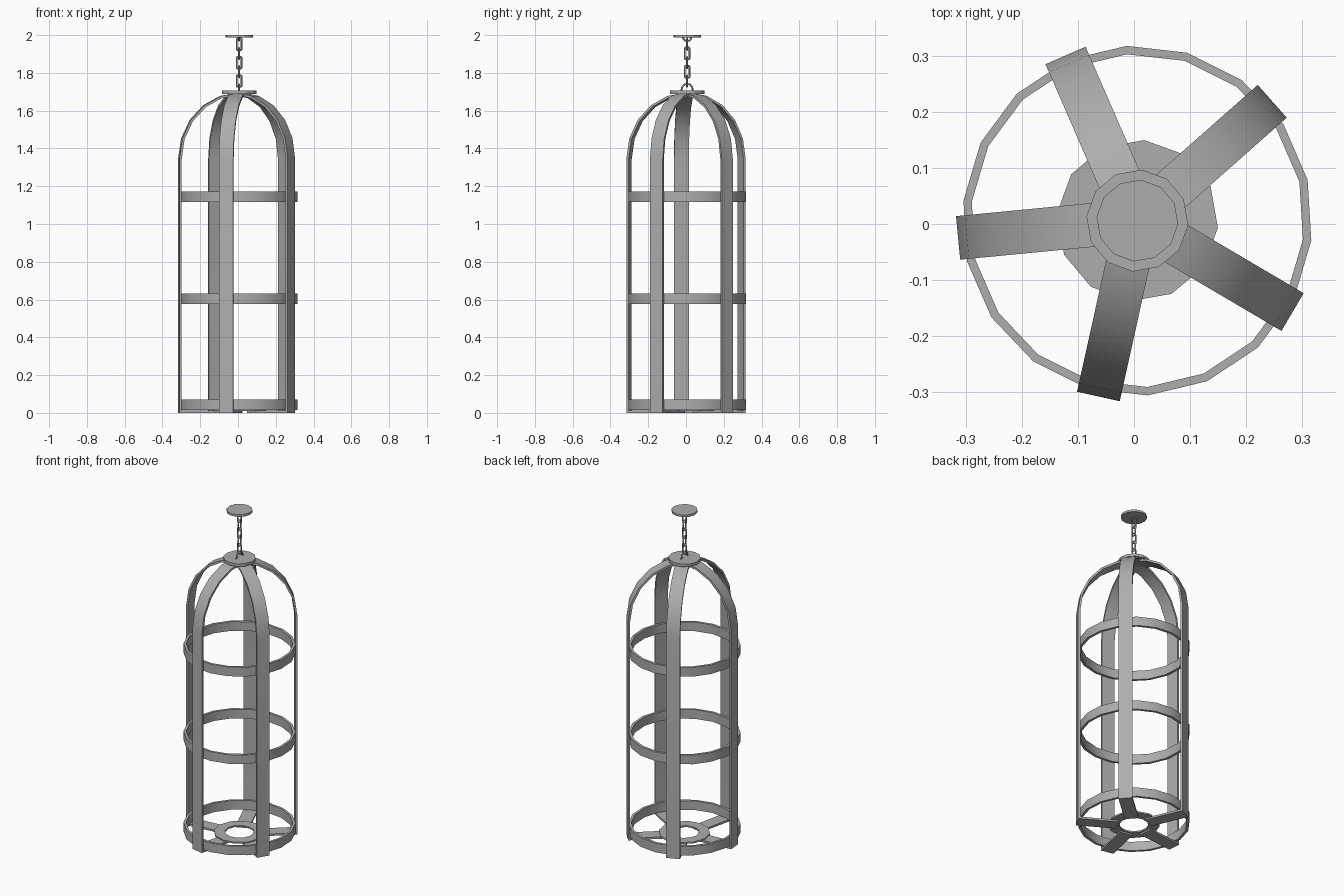
import bpy, bmesh, math
from mathutils import Matrix, Vector

if "Cube" in bpy.data.objects:
    bpy.data.objects.remove(bpy.data.objects["Cube"])

CX, CY = 0.006, 0.006          # axis of the cage
R = 0.321                      # outer strap radius
STRAP_W, STRAP_T = 0.078, 0.012
STRAP_ANGLE = math.radians(41.5)

# dark iron for every part
iron = bpy.data.materials.new("dark_iron")
iron.diffuse_color = (0.42, 0.42, 0.42, 1)
iron.use_nodes = True
iron.node_tree.nodes["Principled BSDF"].inputs["Base Color"].default_value = iron.diffuse_color


def add_object(name, data):
    ob = bpy.data.objects.new(name, data)
    bpy.context.collection.objects.link(ob)
    ob.location = (CX, CY, 0)
    data.materials.append(iron)
    bpy.ops.object.select_all(action='DESELECT')
    bpy.context.view_layer.objects.active = ob
    ob.select_set(True)
    return ob


def lathe(name, profile, sides, start):
    """Revolve a closed (r, z) profile into a ring."""
    bm = bmesh.new()
    loops = []
    for i in range(sides):
        a = math.radians(start) + 2 * math.pi * i / sides
        loops.append([bm.verts.new((r * math.cos(a), r * math.sin(a), z)) for r, z in profile])
    n = len(profile)
    for i in range(sides):
        a, b = loops[i], loops[(i + 1) % sides]
        for j in range(n):
            k = (j + 1) % n
            bm.faces.new((a[j], b[j], b[k], a[k]))
    bmesh.ops.recalc_face_normals(bm, faces=bm.faces)
    me = bpy.data.meshes.new(name)
    bm.to_mesh(me)
    bm.free()
    ob = add_object(name, me)
    bpy.ops.object.shade_smooth_by_angle(angle=math.radians(25))
    return ob


def band(name, r0, r1, z0, z1, sides, start):
    return lathe(name, [(r0, z0), (r1, z0), (r1, z1), (r0, z1)], sides, start)


def disc(name, r, z0, z1):
    bm = bmesh.new()
    m = Matrix.Translation((0, 0, (z0 + z1) / 2)) @ Matrix.Rotation(math.radians(-5), 4, 'Z')
    # the cone's first corner lies on +y, a multiple of the 30 degree step
    bmesh.ops.create_cone(bm, cap_ends=True, segments=12, radius1=r, radius2=r,
                          depth=z1 - z0, matrix=m)
    me = bpy.data.meshes.new(name)
    bm.to_mesh(me)
    bm.free()
    return add_object(name, me)


def strap(name, angle):
    """Floor spoke, upright and dome arc in one bent strip."""
    path = [(0.09, 0.0), (R, 0.0)]
    for i in range(5):
        t = math.radians(18 * i)
        path.append((R * math.cos(t), 1.345 + 0.35 * math.sin(t)))
    path.append((0.015, 1.693))
    rot = Matrix.Rotation(angle, 4, 'Z')
    bm = bmesh.new()
    rows = [[bm.verts.new(rot @ Vector((r, s * STRAP_W / 2, z))) for s in (-1, 1)]
            for r, z in path]
    for a, b in zip(rows, rows[1:]):
        bm.faces.new((a[0], a[1], b[1], b[0]))
    me = bpy.data.meshes.new(name)
    bm.to_mesh(me)
    bm.free()
    ob = add_object(name, me)
    mod = ob.modifiers.new("thickness", 'SOLIDIFY')
    mod.thickness = STRAP_T
    mod.offset = -1
    mod.use_even_offset = True
    bpy.ops.object.modifier_apply(modifier=mod.name)
    bpy.ops.object.shade_smooth_by_angle(angle=math.radians(30))
    return ob


def wire(name, points, cyclic, thick):
    cu = bpy.data.curves.new(name, 'CURVE')
    cu.dimensions = '3D'
    cu.bevel_depth = thick
    cu.bevel_resolution = 0
    cu.use_fill_caps = True
    sp = cu.splines.new('POLY')
    sp.points.add(len(points) - 1)
    for p, co in zip(sp.points, points):
        p.co = (*co, 1)
    sp.use_cyclic_u = cyclic
    add_object(name, cu)
    bpy.ops.object.convert(target='MESH')


def link(name, zc, along_x):
    """Boxy chain link with clipped corners."""
    w, c, h = 0.013, 0.009, 0.031
    quarter = [(w, h - 0.005), (c, h)]
    uz = quarter + [(-u, z) for u, z in reversed(quarter)]
    uz += [(-u, -z) for u, z in uz]
    wire(name, [(u, 0, zc + z) if along_x else (0, u, zc + z) for u, z in uz], True, 0.005)


def eye(name, z, sgn, w, h):
    """Half loop fixing the chain to a plate."""
    pts = [(0, u * w, z + sgn * v * h)
           for u, v in ((1, 0), (0.85, 0.6), (0.45, 1), (-0.45, 1), (-0.85, 0.6), (-1, 0))]
    wire(name, pts, False, 0.005)


# five bent straps
for i in range(5):
    strap(f"strap_{i + 1}", STRAP_ANGLE + i * math.radians(72))

# three hoops
for name, z in (("lower_hoop", 0.016), ("middle_hoop", 0.577), ("upper_hoop", 1.116)):
    band(name, 0.297, 0.312, z, z + 0.056, 18, -6.5)

# floor ring, dome cap, ceiling plate
band("floor_ring", 0.082, 0.144, 0.009, 0.018, 12, -5)
disc("dome_cap", 0.091, 1.689, 1.706)
disc("ceiling_plate", 0.073, 1.987, 2.0)

# chain and its two eyes
eye("cap_eye", 1.703, 1, 0.031, 0.037)
eye("ceiling_eye", 1.99, -1, 0.022, 0.02)
for i in range(5):
    link(f"chain_link_{i + 1}", 1.757 + i * 0.0487, i % 2 == 0)
